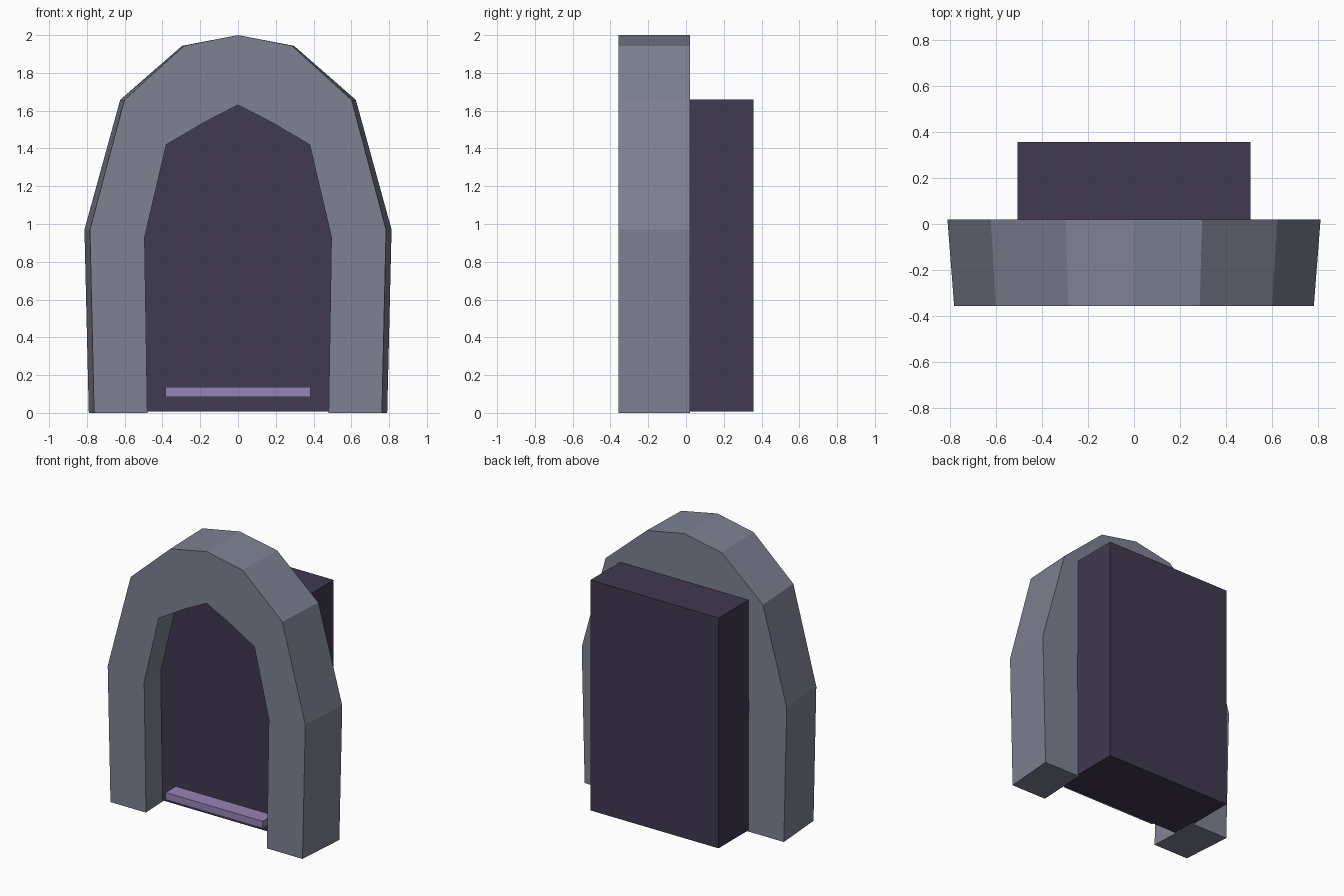
import bpy
import bmesh

cube = bpy.data.objects.get("Cube")
if cube:
    bpy.data.objects.remove(cube, do_unlink=True)


def material(name, rgb):
    mat = bpy.data.materials.new(name)
    mat.use_nodes = True
    colour = (*rgb, 1)
    mat.diffuse_color = colour
    mat.node_tree.nodes["Principled BSDF"].inputs["Base Color"].default_value = colour
    return mat


def add_object(name, bm, mat):
    bmesh.ops.recalc_face_normals(bm, faces=bm.faces)
    mesh = bpy.data.meshes.new(name)
    bm.to_mesh(mesh)
    bm.free()
    mesh.materials.append(mat)
    obj = bpy.data.objects.new(name, mesh)
    bpy.context.collection.objects.link(obj)
    return obj


def box(name, low, high, mat):
    bm = bmesh.new()
    bmesh.ops.create_cube(bm, size=1)
    for v in bm.verts:
        v.co = [(a + b) / 2 + c * (b - a) for a, b, c in zip(low, high, v.co)]
    return add_object(name, bm, mat)


def mirrored(half):
    """Full outline from a right half that ends on the centre line."""
    return half + [(-x, z) for x, z in reversed(half[:-1])]


stone = material("grey stone", (0.21, 0.22, 0.29))
dark = material("dark purple", (0.051, 0.041, 0.080))
lilac = material("lilac", (0.305, 0.231, 0.456))

# Stone arch: outer and inner outlines, slightly narrower at the front
outer = mirrored([(0.79, 0), (0.813, 0.97), (0.624, 1.657), (0.297, 1.943), (0, 2)])
inner = mirrored([(0.498, 0), (0.513, 0.93), (0.394, 1.42), (0.182, 1.54), (0, 1.63)])
FRONT, BACK, TAPER = -0.357, 0.02, 0.964

bm = bmesh.new()
rings = [
    [bm.verts.new((x * scale, y, z)) for x, z in outline]
    for outline, y, scale in (
        (outer, FRONT, TAPER), (outer, BACK, 1), (inner, BACK, 1), (inner, FRONT, TAPER))
]
for a, b in zip(rings, rings[1:] + rings[:1]):
    for i in range(len(outer) - 1):
        bm.faces.new((a[i], a[i + 1], b[i + 1], b[i]))
for end in (0, -1):
    bm.faces.new([ring[end] for ring in rings])
add_object("stone_arch", bm, stone)

# Dark chamber set into the back of the arch, and the sill bar on its face
box("chamber", (-0.508, -0.155, 0.008), (0.508, 0.357, 1.66), dark)
box("sill_bar", (-0.385, -0.27, 0.085), (0.385, -0.15, 0.136), lilac)
